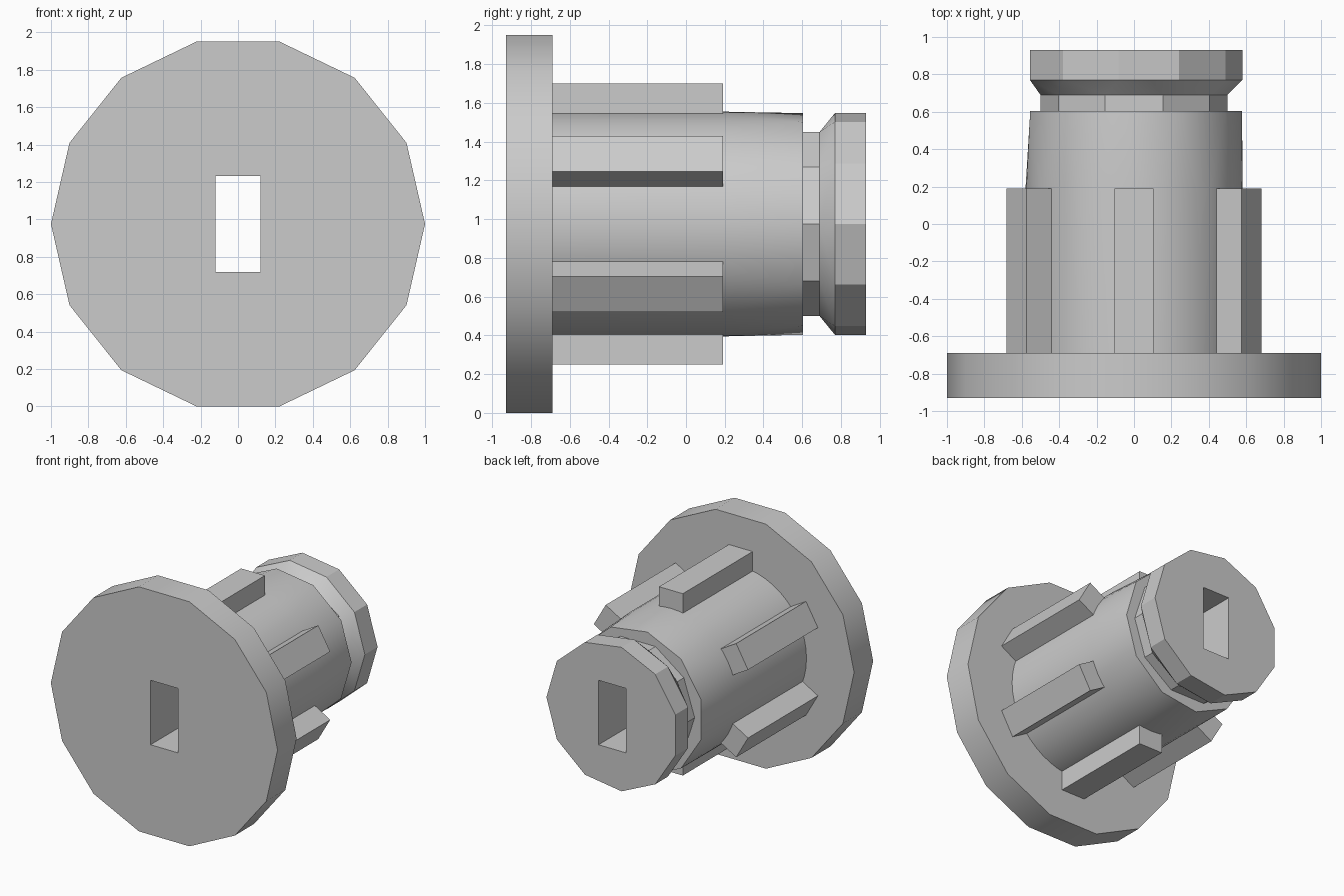
import bpy, bmesh
from math import atan2, cos, sin, pi, radians
from mathutils import Matrix, Vector

cube = bpy.data.objects.get("Cube")
if cube:
    bpy.data.objects.remove(cube)

AXIS = 0.975                       # height of the turning axis
FRONT, SHOULDER, RIB_END, BACK = -0.93, -0.69, 0.19, 0.93
SIDES = 48                         # round part of the shaft

grey = bpy.data.materials.new("light grey")
grey.use_nodes = True
grey.diffuse_color = (0.6, 0.6, 0.6, 1)
grey.node_tree.nodes["Principled BSDF"].inputs["Base Color"].default_value = grey.diffuse_color


def finish(name, bm):
    mesh = bpy.data.meshes.new(name)
    bm.to_mesh(mesh)
    bm.free()
    mesh.materials.append(grey)
    obj = bpy.data.objects.new(name, mesh)
    bpy.context.collection.objects.link(obj)
    bpy.ops.object.select_all(action='DESELECT')
    obj.select_set(True)
    bpy.context.view_layer.objects.active = obj
    bpy.ops.object.shade_smooth_by_angle(angle=radians(30))
    return obj


def polygon(y, sides, radius):
    angles = [2 * pi * i / sides for i in range(sides)]
    return [(a, Vector((radius * cos(a), y, AXIS + radius * sin(a)))) for a in angles]


def slot(y, w=0.12, h=0.257):
    a = atan2(h, w)
    corners = [(a, w, h), (pi - a, -w, h), (pi + a, -w, -h), (2 * pi - a, w, -h)]
    return [(ang, Vector((x, y, AXIS + z))) for ang, x, z in corners]


def bridge(bm, a, b):
    """Skin two rings, which may have different numbers of corners."""
    (ang_a, va), (ang_b, vb) = a, b
    na, nb = len(va), len(vb)
    if na == nb:
        for i in range(na):
            k = (i + 1) % na
            bm.faces.new((va[i], vb[i], vb[k], va[k]))
        return
    turn_a = ang_a + [ang_a[0] + 2 * pi]
    turn_b = ang_b + [ang_b[0] + 2 * pi]
    i = j = 0
    while i < na or j < nb:
        step_a = j == nb or (i < na and turn_a[i] + turn_a[i + 1] <= turn_b[j] + turn_b[j + 1])
        if step_a:
            bm.faces.new((va[i], vb[j % nb], va[(i + 1) % na]))
            i += 1
        else:
            bm.faces.new((va[i % na], vb[j], vb[(j + 1) % nb]))
            j += 1


def loft(name, rings):
    bm = bmesh.new()
    built = [([a for a, _ in ring], [bm.verts.new(p) for _, p in ring]) for ring in rings]
    for a, b in zip(built, built[1:]):
        bridge(bm, a, b)
    return finish(name, bm)


# Wide front flange with its part of the slot
loft("flange", [slot(SHOULDER), slot(FRONT), polygon(FRONT, 14, 1),
                polygon(SHOULDER, 14, 1), polygon(SHOULDER, SIDES, 0.58)])

# Round shaft, blending into a coarser rim
loft("shaft", [polygon(SHOULDER, SIDES, 0.58), polygon(RIB_END, SIDES, 0.58),
               polygon(0.605, 11, 0.578), polygon(0.605, 10, 0.5)])

# Narrow neck, flared collar and the slot running through
loft("neck_and_collar", [polygon(0.605, 10, 0.5), polygon(0.69, 10, 0.5),
                         polygon(0.77, 11, 0.58), polygon(BACK, 11, 0.58),
                         slot(BACK), slot(SHOULDER)])

# Six ribs around the shaft
for n in range(6):
    bm = bmesh.new()
    inner, outer = 0.5, 0.725
    place = (Matrix.Translation((0, (SHOULDER + RIB_END) / 2, AXIS))
             @ Matrix.Rotation(n * pi / 3, 4, 'Y')
             @ Matrix.Translation((0, 0, (inner + outer) / 2))
             @ Matrix.Diagonal((0.21, RIB_END - SHOULDER, outer - inner, 1)))
    bmesh.ops.create_cube(bm, size=1, matrix=place)
    finish(f"rib_{n + 1}", bm)
